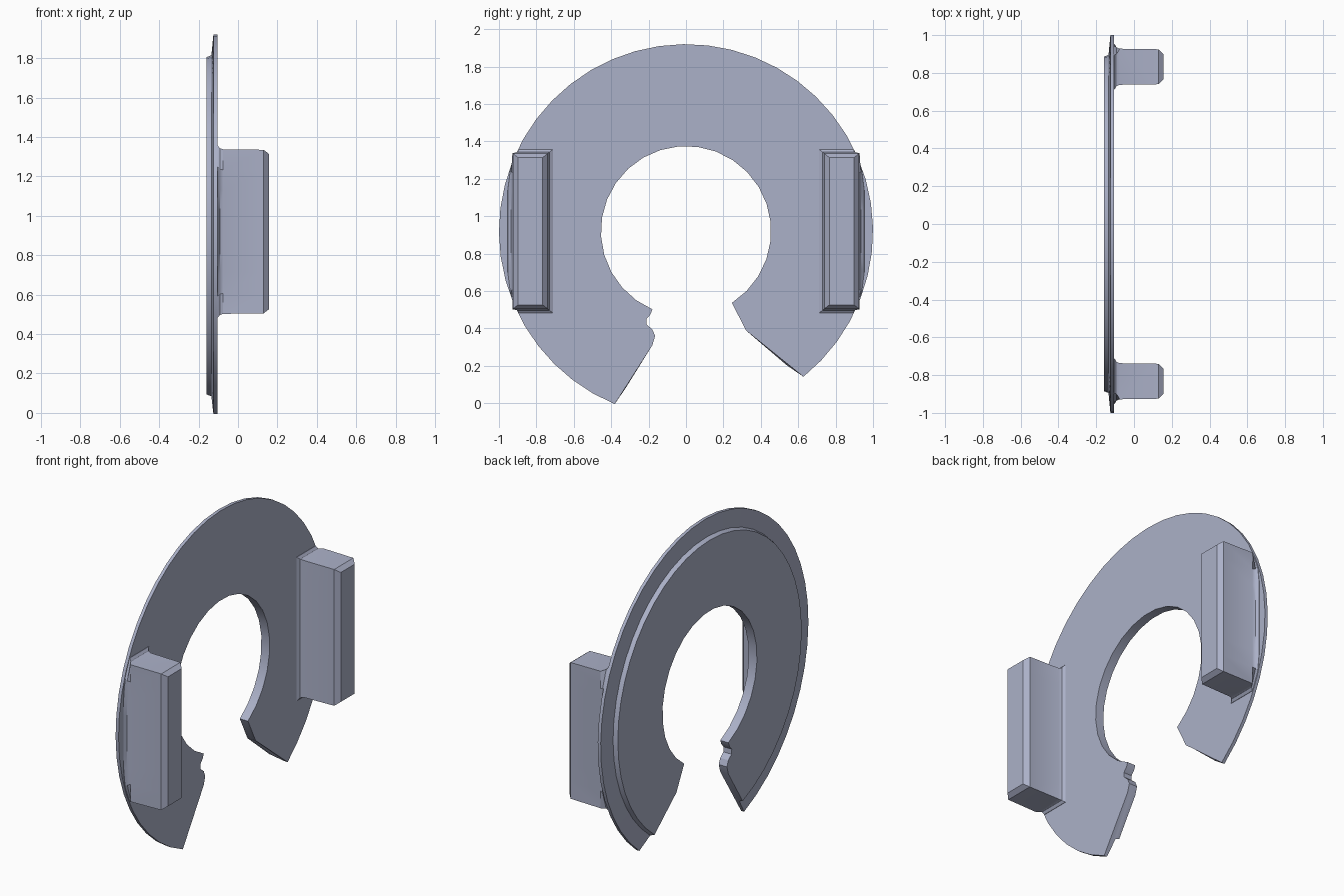
import bpy, bmesh, math

cube = bpy.data.objects.get("Cube")
if cube:
    bpy.data.objects.remove(cube, do_unlink=True)

CENTRE_Z = 0.92

grey = bpy.data.materials.new("blue_grey")
grey.use_nodes = True
colour = (0.41, 0.44, 0.58, 1)
grey.diffuse_color = colour
grey.node_tree.nodes["Principled BSDF"].inputs["Base Color"].default_value = colour


def loft(name, loops):
    """Join equally long loops of points into a closed solid."""
    bm = bmesh.new()
    rings = [[bm.verts.new(p) for p in loop] for loop in loops]
    n = len(rings[0])
    for a, b in zip(rings, rings[1:]):
        for i in range(n):
            j = (i + 1) % n
            bm.faces.new((a[i], a[j], b[j], b[i]))
    bm.faces.new(rings[0][::-1])
    bm.faces.new(rings[-1])
    bmesh.ops.recalc_face_normals(bm, faces=bm.faces)
    mesh = bpy.data.meshes.new(name)
    bm.to_mesh(mesh)
    bm.free()
    mesh.materials.append(grey)
    obj = bpy.data.objects.new(name, mesh)
    bpy.context.collection.objects.link(obj)
    bpy.context.view_layer.objects.active = obj
    bpy.ops.object.select_all(action='DESELECT')
    obj.select_set(True)
    bpy.ops.object.shade_smooth_by_angle(angle=math.radians(25))
    return obj


def arc(radius, start, end, steps):
    """Points (y, z) on a circle about the ring centre, angles in degrees."""
    pts = []
    for i in range(steps + 1):
        a = math.radians(start + (end - start) * i / steps)
        pts.append((radius * math.cos(a), CENTRE_Z + radius * math.sin(a)))
    return pts


# Open ring plate: raised back step, thin tapered flange, notched gap end
def ring_loop(x, radius, start, end):
    outline = arc(radius, start, end, 40)
    outline += [(-0.18, 0.31), (-0.165, 0.36), (-0.18, 0.395), (-0.21, 0.42),
                (-0.212, 0.45), (-0.19, 0.475)]
    outline += arc(0.455, 246.8, -57.3, 24)
    outline += [(0.32, 0.39)]
    return [(x, y, z) for y, z in outline]


loft("ring_plate", [
    ring_loop(-0.16, 0.885, -53.1, 249.0),
    ring_loop(-0.135, 0.895, -53.1, 249.0),
    ring_loop(-0.125, 1.0, -51.1, 247.6),
    ring_loop(-0.105, 1.0, -51.1, 247.6),
])


# Side blocks: flared foot kept within the ring, chamfered outer end
def block_loop(x, grow, side, foot):
    y0, y1 = 0.74 - grow, 0.925 + grow
    z0, z1 = 0.505 - grow * 0.8, 1.335 + grow * 0.8
    heights = [z0 + (z1 - z0) * i / 8 for i in range(9)]
    pts = [(y0, z) for z in reversed(heights)]
    for z in heights:
        rim = math.sqrt(max(0, 0.99 - (z - CENTRE_Z) ** 2))
        pts.append((min(y1, rim) if foot else y1, z))
    return [(x, side * y, z) for y, z in pts]


for name, side in (("back_block", 1), ("front_block", -1)):
    loft(name, [
        block_loop(-0.115, 0.03, side, True),
        block_loop(-0.103, 0.028, side, True),
        block_loop(-0.092, 0.01, side, True),
        block_loop(-0.075, 0.003, side, False),
        block_loop(0.13, 0.0, side, False),
        block_loop(0.157, -0.026, side, False),
    ])
